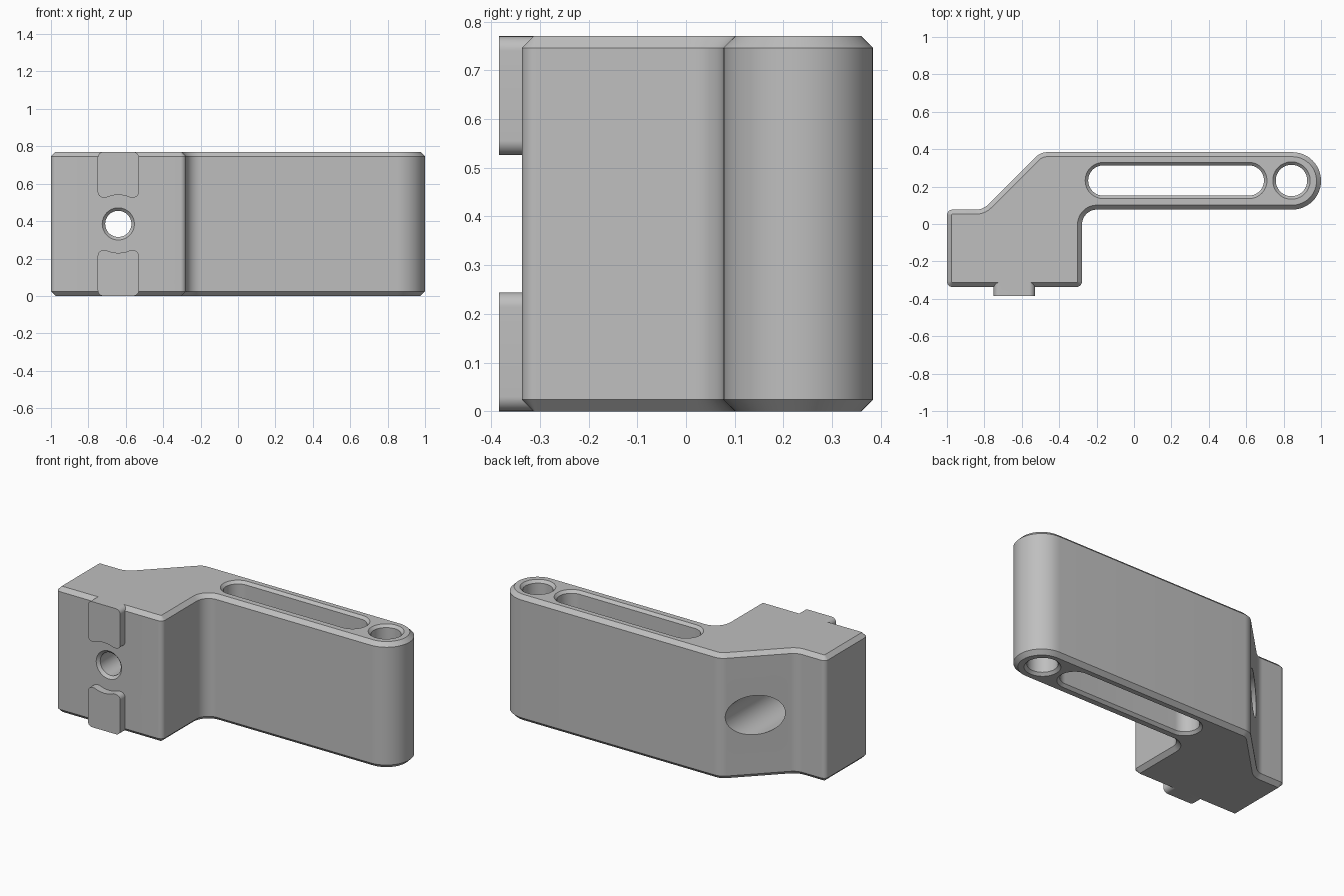
import bpy, bmesh, math
from mathutils import Vector, Matrix

old = bpy.data.objects.get("Cube")
if old:
    bpy.data.objects.remove(old, do_unlink=True)

HEIGHT = 0.77
CHAMFER = 0.024
ARM_Y = 0.2305        # centre line of the arm
BOLT_X, BOLT_Z = -0.64, HEIGHT / 2
FRONT_Y = -0.337

grey = bpy.data.materials.new("grey plastic")
grey.use_nodes = True
colour = (0.52, 0.52, 0.52, 1)
grey.diffuse_color = colour
grey.node_tree.nodes["Principled BSDF"].inputs["Base Color"].default_value = colour


def rounded(corners, steps=12):
    """Counter-clockwise outline of (x, y, radius) corners as (point, outward normal) pairs."""
    result = []
    for i, (x, y, r) in enumerate(corners):
        p = Vector((x, y))
        d1 = (p - Vector(corners[i - 1][:2])).normalized()
        d2 = (Vector(corners[(i + 1) % len(corners)][:2]) - p).normalized()
        turn = math.atan2(d1.cross(d2), d1.dot(d2))
        side = math.copysign(r, turn)
        normal = Vector((d1.y, -d1.x))
        centre = p - d1 * r * math.tan(abs(turn) / 2) - normal * side
        for k in range(steps + 1):
            n = Matrix.Rotation(turn * k / steps, 2) @ normal
            q = centre + n * side
            if not result or (q - result[-1][0]).length > 1e-4:
                result.append((q, n))
    if (result[0][0] - result[-1][0]).length < 1e-4:
        result.pop()
    return result


def box_outline(cx, cy, hx, hy, r, steps=12):
    return rounded([(cx - hx, cy - hy, r), (cx + hx, cy - hy, r),
                    (cx + hx, cy + hy, r), (cx - hx, cy + hy, r)], steps)


def loft(name, outline, sections, along_y=False):
    """Solid through (height, outline offset) sections, along z or along y."""
    bm = bmesh.new()
    rings = []
    for h, off in sections:
        pts = [p + n * off for p, n in outline]
        rings.append([bm.verts.new((p.x, h, p.y) if along_y else (p.x, p.y, h)) for p in pts])
    for a, b in zip(rings, rings[1:]):
        for i in range(len(a)):
            bm.faces.new((a[i - 1], a[i], b[i], b[i - 1]))
    bm.faces.new(rings[0])
    bm.faces.new(rings[-1])
    bmesh.ops.recalc_face_normals(bm, faces=bm.faces)
    mesh = bpy.data.meshes.new(name)
    bm.to_mesh(mesh)
    bm.free()
    mesh.materials.append(grey)
    obj = bpy.data.objects.new(name, mesh)
    bpy.context.collection.objects.link(obj)
    return obj


def combine(target, tool, operation):
    mod = target.modifiers.new(operation.lower(), 'BOOLEAN')
    mod.operation, mod.solver, mod.object = operation, 'EXACT', tool
    bpy.context.view_layer.objects.active = target
    bpy.ops.object.modifier_apply(modifier=mod.name)
    bpy.data.objects.remove(tool, do_unlink=True)


# Cranked body with chamfered top and bottom
profile = rounded([(-1, FRONT_Y, 0.03), (-0.278, FRONT_Y, 0.03), (-0.278, 0.077, 0.08),
                   (1, 0.077, 0.1535), (1, 0.384, 0.1535), (-0.5, 0.384, 0.09),
                   (-0.807, 0.077, 0.09), (-1, 0.077, 0.03)])
body = loft("bracket_body", profile, [(0, -CHAMFER), (CHAMFER, 0),
                                      (HEIGHT - CHAMFER, 0), (HEIGHT, -CHAMFER)])

# Locating tabs, hollowed around the bolt hole
for z in (0.122, HEIGHT - 0.122):
    tab = loft("locating_tab", box_outline(BOLT_X, z, 0.11, 0.122, 0.03),
               [(-0.384, 0), (-0.30, 0)], True)
    notch = loft("tab_notch", box_outline(BOLT_X, BOLT_Z, 0.155, 0.155, 0.155),
                 [(-0.5, 0), (-0.2, 0)], True)
    combine(tab, notch, 'DIFFERENCE')
    combine(body, tab, 'UNION')

# Long slot and round hole through the arm, with countersunk rims
rim = 0.016
through = [(-rim, 2 * rim), (rim, 0), (HEIGHT - rim, 0), (HEIGHT + rim, 2 * rim)]
for name, cx, half, r in (("slot", 0.225, 0.47, 0.081), ("end_hole", 0.842, 0.084, 0.084)):
    combine(body, loft(name, box_outline(cx, ARM_Y + 0.002, half, r, r), through), 'DIFFERENCE')

# Bolt hole with countersunk front rim, and a wide head recess from the back
combine(body, loft("bolt_hole", box_outline(BOLT_X, BOLT_Z, 0.07, 0.07, 0.07),
                   [(FRONT_Y - rim, 2 * rim), (FRONT_Y + rim, 0), (0.5, 0)], True), 'DIFFERENCE')
combine(body, loft("head_recess", box_outline(BOLT_X, BOLT_Z, 0.12, 0.12, 0.12),
                   [(-0.15, 0), (0.6, 0)], True), 'DIFFERENCE')

bpy.ops.object.select_all(action='DESELECT')
body.select_set(True)
bpy.context.view_layer.objects.active = body
bpy.ops.object.shade_smooth_by_angle(angle=math.radians(25))
